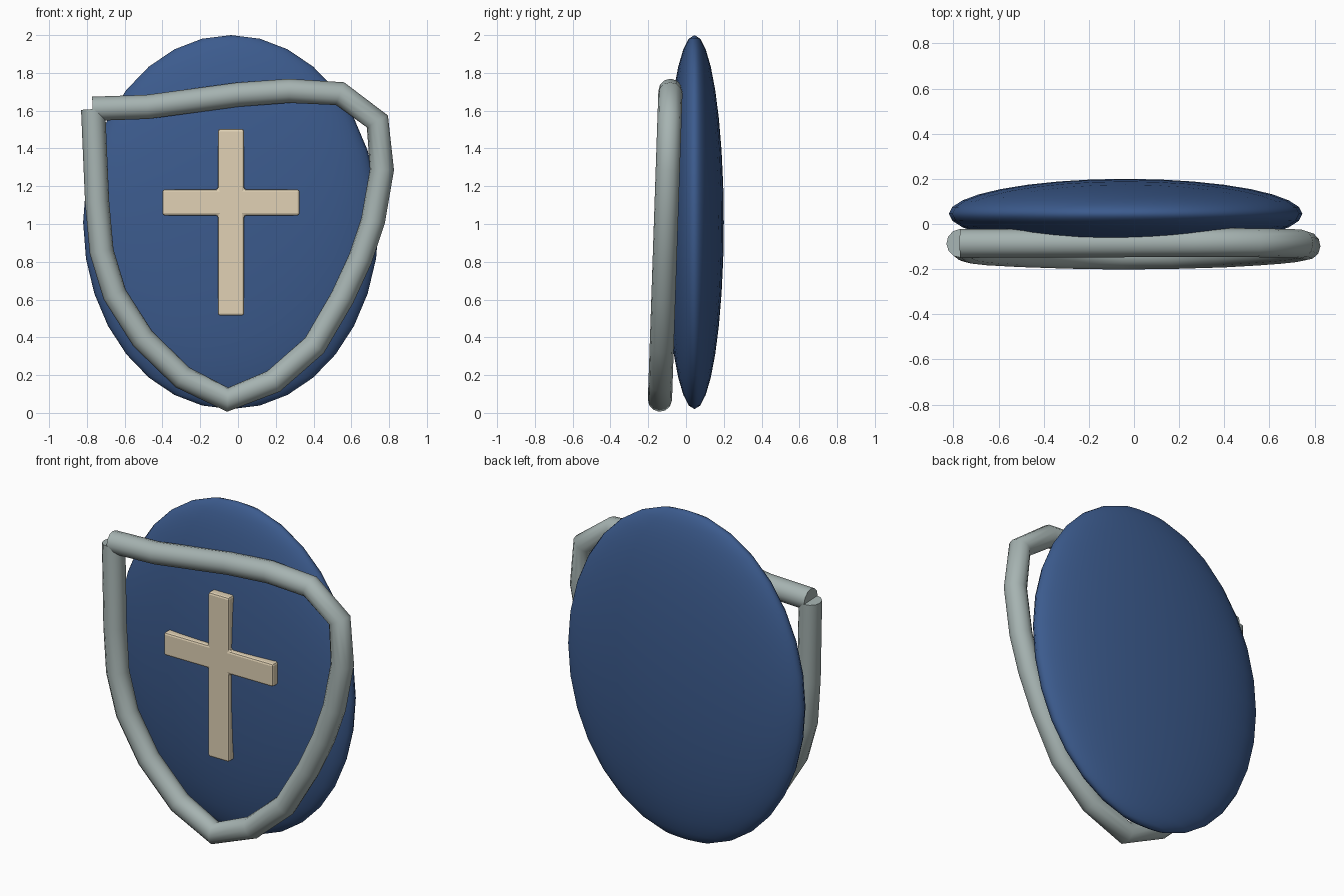
import bpy, bmesh, math

if "Cube" in bpy.data.objects:
    bpy.data.objects.remove(bpy.data.objects["Cube"])


def paint(obj, name, color):
    mat = bpy.data.materials.new(name)
    mat.diffuse_color = (*color, 1)
    mat.use_nodes = True
    mat.node_tree.nodes["Principled BSDF"].inputs["Base Color"].default_value = mat.diffuse_color
    obj.data.materials.append(mat)


# Shield body: flattened ellipsoid
bpy.ops.mesh.primitive_uv_sphere_add(segments=32, ring_count=16, location=(-0.037, 0.045, 1.01))
body = bpy.context.object
body.name = "shield_body"
body.scale = (0.783, 0.155, 0.99)
bpy.ops.object.shade_smooth()
paint(body, "blue", (0.045, 0.105, 0.27))

# Rim: round tube along an open path whose ends meet at the upper left corner
path = [(-0.77, 1.61), (-0.48, 1.62), (0, 1.685), (0.27, 1.705), (0.54, 1.69),
        (0.738, 1.543), (0.762, 1.288), (0.715, 1.018), (0.648, 0.817),
        (0.553, 0.611), (0.405, 0.357), (0.188, 0.167), (-0.055, 0.07),
        (-0.294, 0.188), (-0.505, 0.394), (-0.653, 0.627), (-0.722, 0.854),
        (-0.746, 1.119), (-0.767, 1.606)]
curve = bpy.data.curves.new("rim", 'CURVE')
curve.dimensions = '3D'
curve.bevel_depth = 0.064
curve.bevel_resolution = 4
curve.use_fill_caps = True
spline = curve.splines.new('POLY')
spline.points.add(len(path) - 1)
for point, (x, z) in zip(spline.points, path):
    point.co = (x, -0.138 + (z - 0.07) * 0.034, z, 1)  # rim leans back with height
rim = bpy.data.objects.new("rim", curve)
bpy.context.collection.objects.link(rim)
paint(rim, "steel", (0.38, 0.45, 0.44))

# Cross emblem: extruded outline with softened edges
x0, x1, x2, x3 = -0.40, -0.106, 0.032, 0.326
z0, z1, z2, z3 = 0.515, 1.045, 1.183, 1.503
outline = [(x1, z0), (x2, z0), (x2, z1), (x3, z1), (x3, z2), (x2, z2),
           (x2, z3), (x1, z3), (x1, z2), (x0, z2), (x0, z1), (x1, z1)]
bm = bmesh.new()
face = bm.faces.new([bm.verts.new((x, -0.135, z)) for x, z in outline])
back = bmesh.ops.extrude_face_region(bm, geom=[face])
bmesh.ops.translate(bm, vec=(0, 0.06, 0),
                    verts=[g for g in back["geom"] if isinstance(g, bmesh.types.BMVert)])
bmesh.ops.recalc_face_normals(bm, faces=bm.faces)
mesh = bpy.data.meshes.new("cross_emblem")
bm.to_mesh(mesh)
bm.free()
cross = bpy.data.objects.new("cross_emblem", mesh)
bpy.context.collection.objects.link(cross)
bevel = cross.modifiers.new("soft_edges", 'BEVEL')
bevel.width = 0.012
bevel.segments = 2
bevel.limit_method = 'ANGLE'
paint(cross, "cream", (0.75, 0.64, 0.46))
